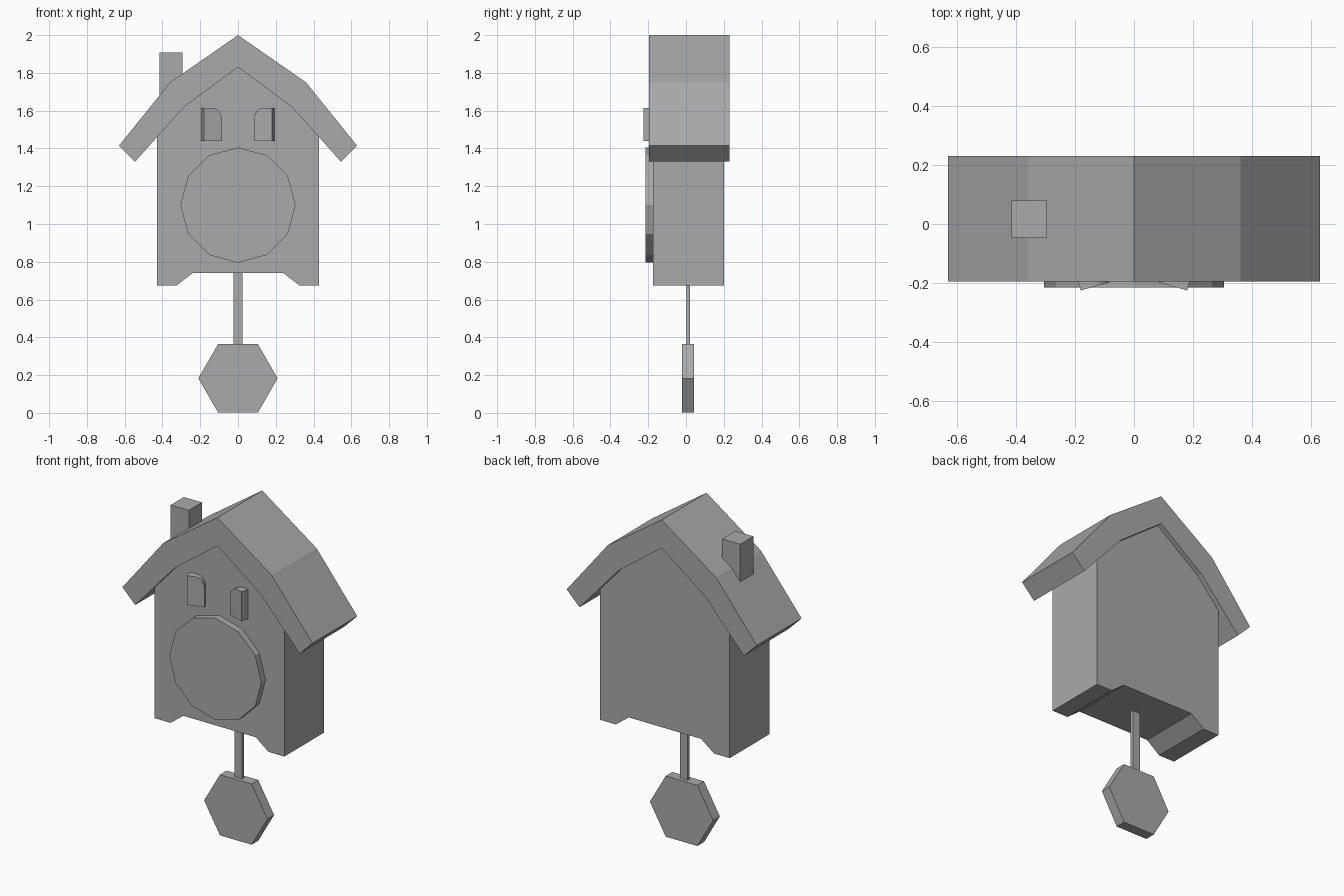
import bpy, bmesh
from math import sin, cos, pi, radians
from mathutils import Matrix

cube = bpy.data.objects.get("Cube")
if cube:
    bpy.data.objects.remove(cube, do_unlink=True)

grey = bpy.data.materials.new("plain grey")
grey.use_nodes = True
grey.diffuse_color = (0.4, 0.4, 0.4, 1)
grey.node_tree.nodes["Principled BSDF"].inputs["Base Color"].default_value = (0.4, 0.4, 0.4, 1)


def prism(name, profile, y0, y1, matrix=None):
    """Extrude an (x, z) outline from y0 to y1."""
    bm = bmesh.new()
    face = bm.faces.new([bm.verts.new((x, y0, z)) for x, z in profile])
    made = bmesh.ops.extrude_face_region(bm, geom=[face])["geom"]
    bmesh.ops.translate(bm, vec=(0, y1 - y0, 0),
                        verts=[v for v in made if isinstance(v, bmesh.types.BMVert)])
    if matrix:
        bm.transform(matrix)
    bmesh.ops.recalc_face_normals(bm, faces=bm.faces)
    mesh = bpy.data.meshes.new(name)
    bm.to_mesh(mesh)
    bm.free()
    mesh.materials.append(grey)
    obj = bpy.data.objects.new(name, mesh)
    bpy.context.collection.objects.link(obj)
    return obj


def mirrored(half):
    """Complete a right-hand outline, adding its reflection in reverse order."""
    return half + [(-x, z) for x, z in reversed(half) if x > 0]


def rect(x0, x1, z0, z1):
    return [(x0, z0), (x1, z0), (x1, z1), (x0, z1)]


def polygon(sides, radius, z):
    return [(radius * cos(2 * pi * i / sides), z + radius * sin(2 * pi * i / sides))
            for i in range(sides)]


# House body with notched base, its top tucked just into the roof
prism("body", mirrored([(0, 1.84), (0.285, 1.63), (0.43, 1.47), (0.43, 0.675),
                        (0.325, 0.675), (0.24, 0.74)]), -0.175, 0.2)

# Two-pitch roof
outer = [(-0.63, 1.415), (-0.36, 1.75), (0, 2.0), (0.36, 1.75), (0.63, 1.415)]
inner = [(0.545, 1.33), (0.285, 1.62), (0, 1.83), (-0.285, 1.62), (-0.545, 1.33)]
prism("roof", outer + inner, -0.195, 0.23)

# Chimney
prism("chimney", rect(-0.415, -0.295, 1.66, 1.907), -0.045, 0.08)

# Clock dial
prism("dial", polygon(12, 0.305, 1.1), -0.215, -0.17)

# Pendulum
prism("pendulum_rod", rect(-0.025, 0.025, 0.3, 0.76), 0.002, 0.02)
prism("pendulum_bob", polygon(6, 0.21, 0.183), -0.021, 0.042)

# Shutters, half-arched and swung outwards
arch = [(0.045 + 0.054 * sin(a), 1.555 + 0.06 * cos(a))
        for a in (i * pi / 10 for i in range(6))]
leaf = [(0, 1.44), (0, 1.615)] + arch + [(0.099, 1.44)]
for side, sign in (("right", -1), ("left", 1)):
    swing = Matrix.Translation((sign * 0.18, -0.225, 0)) @ Matrix.Rotation(
        radians(-16 * sign), 4, "Z")
    prism(side + "_shutter", [(-sign * x, z) for x, z in leaf], 0, 0.045, swing)
